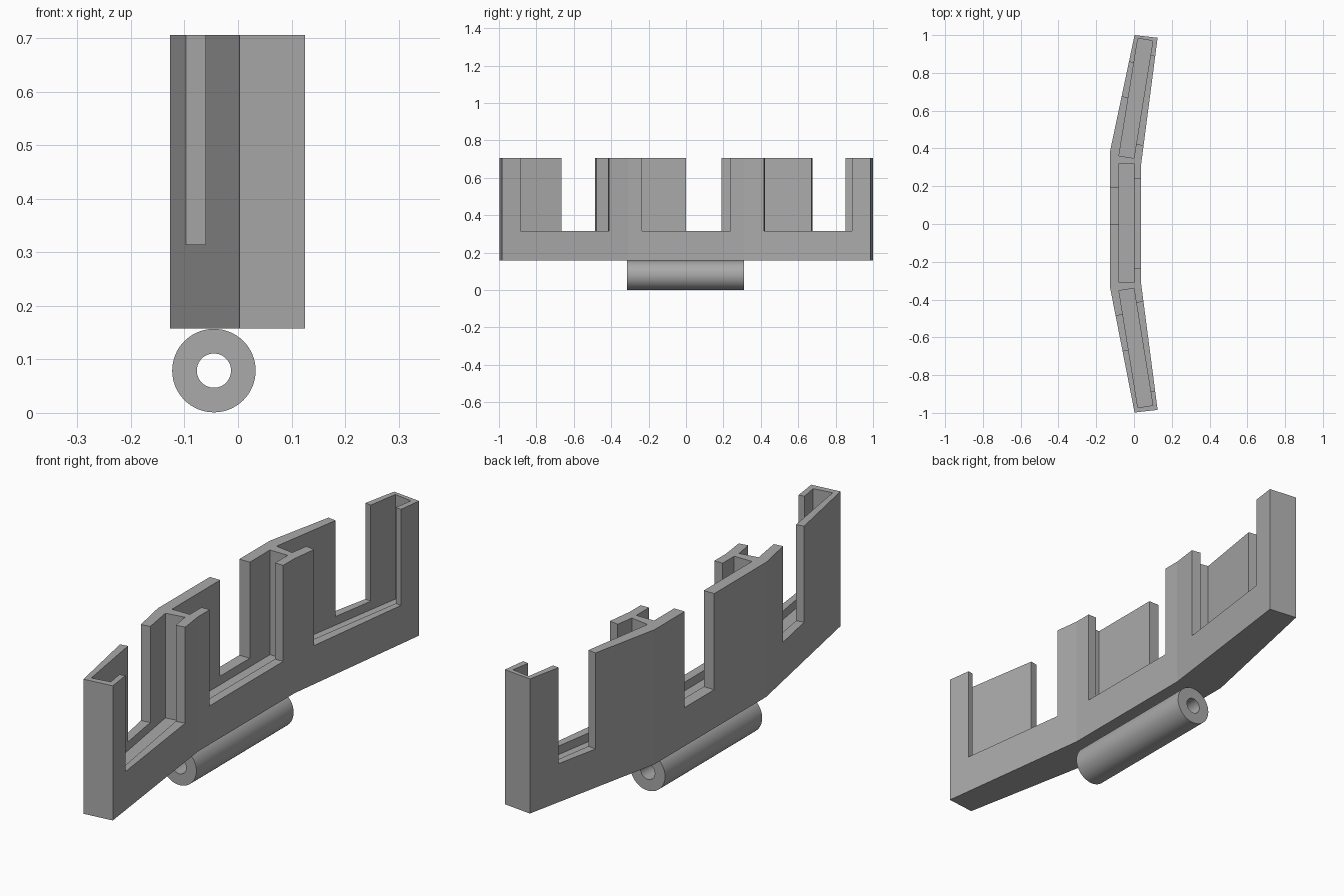
import bpy
import bmesh
import math
from mathutils import Vector

if "Cube" in bpy.data.objects:
    bpy.data.objects.remove(bpy.data.objects["Cube"], do_unlink=True)

BASE, SILL, FLOOR, TOP = 0.158, 0.315, 0.28, 0.706

grey = bpy.data.materials.new("plain grey")
grey.use_nodes = True
grey.diffuse_color = (0.4, 0.4, 0.4, 1)
grey.node_tree.nodes["Principled BSDF"].inputs["Base Color"].default_value = (0.4, 0.4, 0.4, 1)


def prism(name, outline, z0, z1):
    """Upright solid over a plan outline."""
    bm = bmesh.new()
    face = bm.faces.new([bm.verts.new((x, y, z0)) for x, y in outline])
    top = bmesh.ops.extrude_face_region(bm, geom=[face])["geom"]
    verts = [v for v in top if isinstance(v, bmesh.types.BMVert)]
    bmesh.ops.translate(bm, verts=verts, vec=(0, 0, z1 - z0))
    bmesh.ops.recalc_face_normals(bm, faces=bm.faces)
    mesh = bpy.data.meshes.new(name)
    bm.to_mesh(mesh)
    bm.free()
    mesh.materials.append(grey)
    obj = bpy.data.objects.new(name, mesh)
    bpy.context.collection.objects.link(obj)
    return obj


def cut(target, cutter):
    """Subtract the cutter and discard it."""
    mod = target.modifiers.new("cut", "BOOLEAN")
    mod.operation, mod.solver, mod.object = "DIFFERENCE", "EXACT", cutter
    bpy.context.view_layer.objects.active = target
    bpy.ops.object.modifier_apply(modifier=mod.name)
    bpy.data.objects.remove(cutter, do_unlink=True)


# Bent body
outer = [(0.003, 1.0), (-0.127, 0.384), (-0.127, -0.335), (0.003, -0.998)]
inner = [(0.125, -0.984), (0.037, -0.31), (0.037, 0.31), (0.125, 0.986)]
body = prism("bent_holder_body", outer + inner, BASE, TOP)

# Each section: pocket ends on its centre line, window spans along y
# (wide windows open to +x, narrow ones to -x)
sections = [
    ((-0.04, 0.355), (0.06, 0.976), (0.42, 0.888), (0.673, 0.857)),
    ((-0.04, -0.31), (-0.04, 0.32), (-0.235, 0.238), (0.0, 0.19)),
    ((0.06, -0.966), (-0.04, -0.347), (-0.885, -0.414), (-0.67, -0.483)),
]
for start, end, wide, narrow in sections:
    a, b = Vector(start), Vector(end)
    along = (b - a).normalized()
    across = Vector((along.y, -along.x))

    def strip(y0, y1, s0, s1):
        """Rectangle aligned with the section, between two offsets."""
        rows = []
        for y in (y0, y1):
            # reach the requested y on the wall itself
            offset = across * (0.06 if s1 > 0.1 else -0.06 if s0 < -0.1 else 0)
            rows.append(a + offset + along * ((y - a.y - offset.y) / along.y))
            rows[-1] -= offset
        p, q = rows
        return [p + across * s0, p + across * s1, q + across * s1, q + across * s0]

    cut(body, prism("pocket_cutter", strip(a.y, b.y, -0.04, 0.04), FLOOR, TOP + 0.1))
    cut(body, prism("wide_cutter", strip(*wide, 0.0, 0.2), SILL, TOP + 0.1))
    cut(body, prism("narrow_cutter", strip(*narrow, -0.2, 0.0), SILL, TOP + 0.1))

# Hollow tube under the middle section
bpy.ops.mesh.primitive_cylinder_add(vertices=64, radius=0.078, depth=0.625,
                                    location=(-0.045, -0.002, 0.079),
                                    rotation=(math.pi / 2, 0, 0))
tube = bpy.context.object
tube.name = "mounting_tube"
tube.data.materials.append(grey)
bpy.ops.mesh.primitive_cylinder_add(vertices=48, radius=0.032, depth=1,
                                    location=(-0.045, 0, 0.079),
                                    rotation=(math.pi / 2, 0, 0))
cut(tube, bpy.context.object)
bpy.ops.object.select_all(action="DESELECT")
tube.select_set(True)
bpy.context.view_layer.objects.active = tube
bpy.ops.object.shade_smooth_by_angle(angle=math.radians(35))
